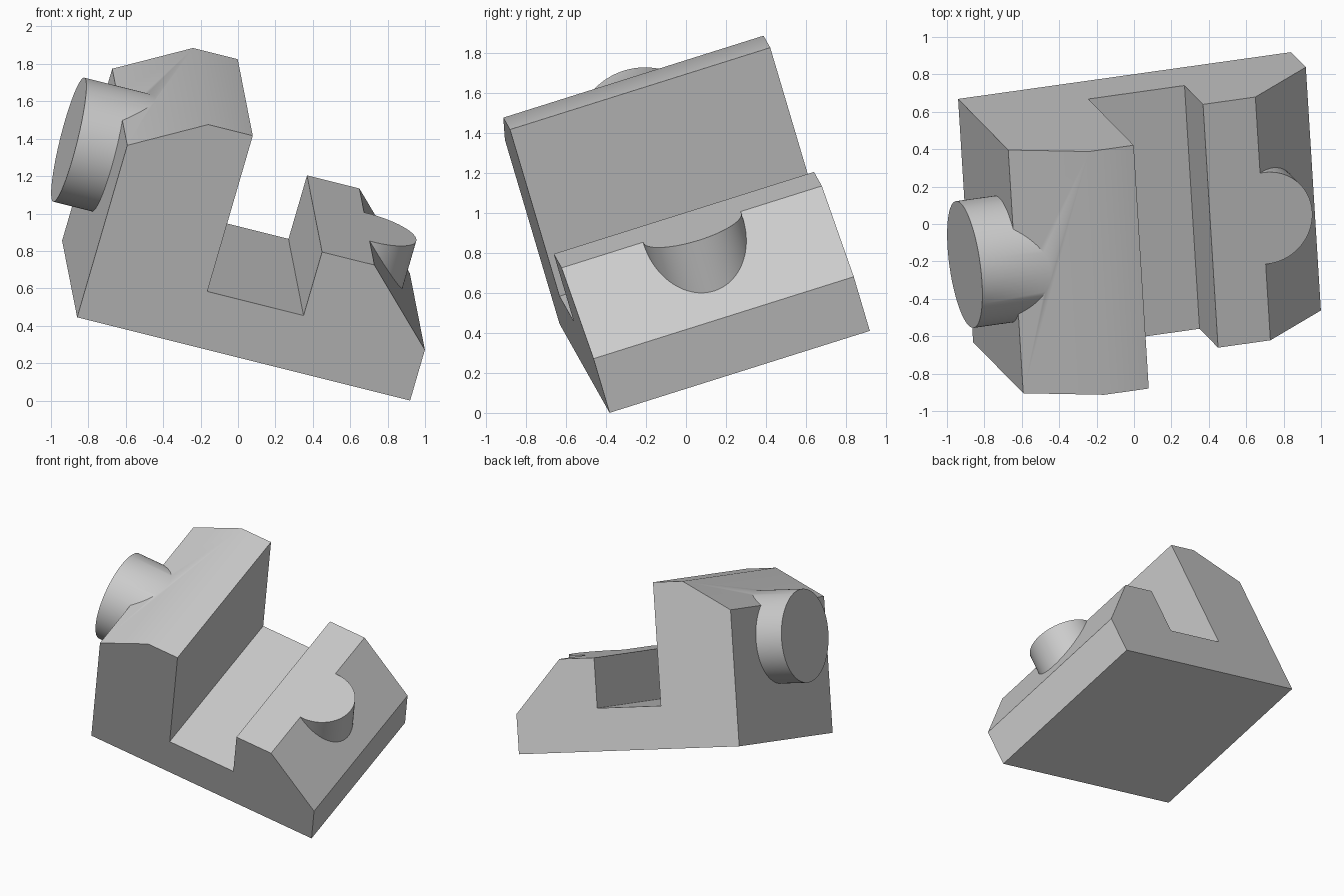
import bpy
import bmesh
import math
from mathutils import Matrix, Vector

cube = bpy.data.objects.get("Cube")
if cube:
    bpy.data.objects.remove(cube, do_unlink=True)

DEPTH = 1.366

# Single grey material
grey = bpy.data.materials.new("plain grey")
grey.use_nodes = True
colour = (0.6, 0.6, 0.6, 1)
grey.diffuse_color = colour
grey.node_tree.nodes["Principled BSDF"].inputs["Base Color"].default_value = colour


def add_object(name, bm):
    bmesh.ops.recalc_face_normals(bm, faces=bm.faces)
    mesh = bpy.data.meshes.new(name)
    bm.to_mesh(mesh)
    bm.free()
    mesh.materials.append(grey)
    obj = bpy.data.objects.new(name, mesh)
    bpy.context.collection.objects.link(obj)
    return obj


def cylinder(name, radius, length, matrix):
    bm = bmesh.new()
    bmesh.ops.create_cone(bm, cap_ends=True, segments=96, radius1=radius,
                          radius2=radius, depth=length, matrix=matrix)
    return add_object(name, bm)


# Block: stepped side profile (along, up) extruded through its depth
profile = [(0, 0), (1.852, 0), (1.852, 0.293), (1.462, 0.683), (1.171, 0.683),
           (1.171, 0.315), (0.636, 0.315), (0.636, 1.217), (0.388, 1.217), (0, 0.996)]
bm = bmesh.new()
face = bm.faces.new([bm.verts.new((a, 0, h)) for a, h in profile])
side = bmesh.ops.extrude_face_region(bm, geom=[face])
bmesh.ops.translate(bm, vec=(0, DEPTH, 0),
                    verts=[v for v in side["geom"] if isinstance(v, bmesh.types.BMVert)])
block = add_object("stepped_block", bm)

# Round boss sticking out of the tall end, and upright peg on the sloped end
mid = DEPTH / 2
boss = cylinder("side_boss", 0.342, 0.615, Matrix.Translation((0.0925, mid, 0.751))
                @ Matrix.Rotation(math.pi / 2, 4, "Y"))
peg = cylinder("slope_peg", 0.256, 0.483, Matrix.Translation((1.481, mid, 0.4415)))

# Fuse both into the block
bpy.ops.object.select_all(action="DESELECT")
bpy.context.view_layer.objects.active = block
block.select_set(True)
for part in (boss, peg):
    union = block.modifiers.new("union", "BOOLEAN")
    union.operation = "UNION"
    union.solver = "EXACT"
    union.object = part
    bpy.ops.object.modifier_apply(modifier=union.name)
    bpy.data.objects.remove(part, do_unlink=True)

# Merge the flush peg top with the face beside it
bm = bmesh.new()
bm.from_mesh(block.data)
bmesh.ops.remove_doubles(bm, verts=bm.verts, dist=0.0001)
bmesh.ops.dissolve_limit(bm, angle_limit=math.radians(0.5), verts=bm.verts, edges=bm.edges)
bm.to_mesh(block.data)
bm.free()

# Tilt the block into its resting pose on one corner
along = Vector((0.961, 0.135, -0.240)).normalized()
up = Vector((0.269, -0.274, 0.923))
up = (up - along * up.dot(along)).normalized()
pose = Matrix((along, up.cross(along), up)).transposed().to_4x4()
block.data.transform(Matrix.Translation((-0.86, -0.632, 0.445)) @ pose)

bpy.ops.object.shade_smooth_by_angle(angle=math.radians(35))
